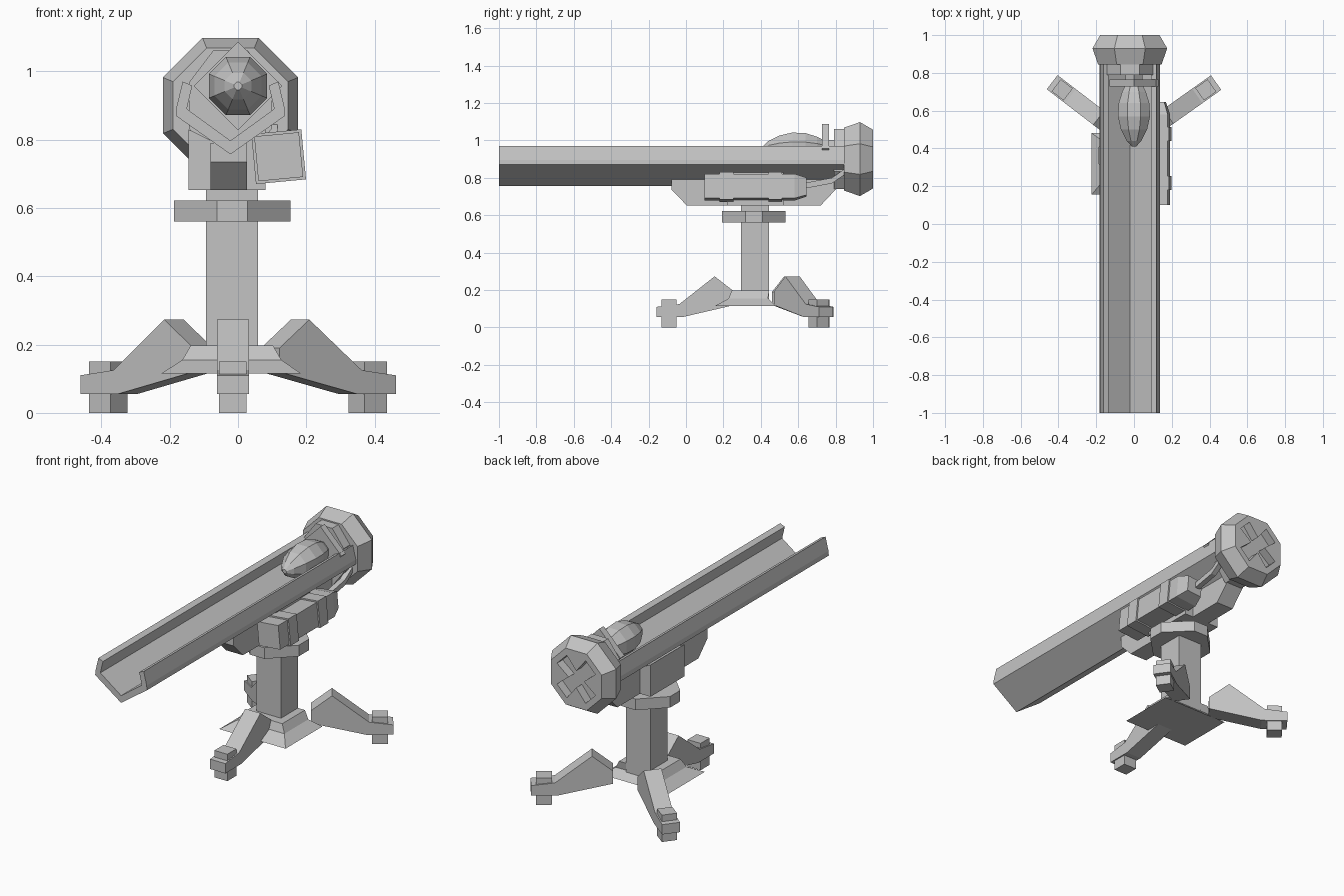
import bpy, bmesh
from math import cos, sin, pi, atan2
from mathutils import Vector, Matrix

cube = bpy.data.objects.get("Cube")
if cube:
    bpy.data.objects.remove(cube)

grey = bpy.data.materials.new("light grey")
grey.use_nodes = True
grey.diffuse_color = (0.55, 0.55, 0.55, 1)
grey.node_tree.nodes["Principled BSDF"].inputs["Base Color"].default_value = (0.55, 0.55, 0.55, 1)

CX, CY = -0.017, 0.37      # pillar axis
RX = -0.022                # rail centre line


def loft(name, rings, matrix=Matrix()):
    """Skin a row of equal rings and cap both ends."""
    bm = bmesh.new()
    loops = [[bm.verts.new(matrix @ Vector(p)) for p in ring] for ring in rings]
    n = len(loops[0])
    for a, b in zip(loops, loops[1:]):
        for i in range(n):
            j = (i + 1) % n
            bm.faces.new((a[i], a[j], b[j], b[i]))
    bm.faces.new(loops[0])
    bm.faces.new(loops[-1])
    bmesh.ops.recalc_face_normals(bm, faces=bm.faces)
    mesh = bpy.data.meshes.new(name)
    bm.to_mesh(mesh)
    bm.free()
    mesh.materials.append(grey)
    obj = bpy.data.objects.new(name, mesh)
    bpy.context.collection.objects.link(obj)
    return obj


def along_y(name, pts, y0, y1):
    return loft(name, [[(x, y, z) for x, z in pts] for y in (y0, y1)])


def along_x(name, pts, x0, x1, matrix=Matrix()):
    return loft(name, [[(x, y, z) for y, z in pts] for x in (x0, x1)], matrix)


def rect(cx, cy, hx, hy, z):
    return [(cx + sx * hx, cy + sy * hy, z)
            for sx, sy in ((-1, -1), (1, -1), (1, 1), (-1, 1))]


def ngon_y(cx, cz, y, r, sides=8, turn=0.5, stretch=1):
    """Polygon facing along y."""
    angles = [(i + turn) * 2 * pi / sides for i in range(sides)]
    return [(cx + r * cos(a), y, cz + r * stretch * sin(a)) for a in angles]


# Base plate, pillar and collar
loft("base_plate", [rect(-0.02, 0.318, 0.205, 0.163, 0.115),
                    rect(-0.018, 0.333, 0.145, 0.105, 0.155),
                    rect(-0.018, 0.345, 0.12, 0.1, 0.198)])
loft("pillar", [rect(CX, CY, 0.076, 0.075, z) for z in (0.12, 0.66)])
collar = []
for k in range(4):
    for side in (-0.045, 0.045):
        p = Matrix.Rotation(k * pi / 2, 3, 'Z') @ Vector((0.17, side, 0))
        collar.append((p.x + CX, p.y + 0.363))
loft("collar", [[(x, y, z) for x, y in collar] for z in (0.56, 0.622)])

# Three legs, each placed at its foot and pointing at the pillar
leg_profile = [(-0.067, 0.055), (-0.067, 0.11), (0.055, 0.125),
               (0.243, 0.273), (0.35, 0.19), (0.35, 0.12), (0.07, 0.055)]
for label, fx, fy, ty in (("front", -0.015, -0.09, CY),
                          ("left", 0.38, 0.71, 0.43), ("right", -0.38, 0.71, 0.43)):
    turn = atan2(ty - fy, -0.015 - fx) - pi / 2
    place = Matrix.Translation((fx, fy, 0)) @ Matrix.Rotation(turn, 4, 'Z')
    along_x(label + "_leg", leg_profile, -0.047, 0.047, place)
    loft(label + "_foot", [rect(0, 0, 0.04, 0.04, z) for z in (0, 0.15)], place)

# Cradle: slim keel and wide saddle fitted under the rail
along_x("keel", [(-0.077, 0.79), (-0.077, 0.735), (0.005, 0.652),
                 (0.72, 0.652), (0.85, 0.79)], -0.08, 0.027)
along_y("saddle", [(-0.145, 0.652), (0.08, 0.652), (0.08, 0.83),
                   (RX, 0.77), (-0.145, 0.83)], 0.22, 0.52)

# Open V-shaped rail
half = [(0.16, 0.87), (0.158, 0.895), (0.14, 0.97), (0.112, 0.958), (0.128, 0.89)]
rail = [(RX, 0.757)] + [(RX + x, z) for x, z in half] + [(RX, 0.797)]
rail += [(RX - x, z) for x, z in reversed(half)]
along_y("rail", rail, -1.0, 0.87)


# Side canister with straps, tilted about its own axis
def tilted(y, r):
    return ngon_y(0.119, 0.75, y, r, 4, 0.56)


loft("canister", [tilted(0.1, 0.093), tilted(0.58, 0.093), tilted(0.645, 0.065)])
for label, y in (("front", 0.18), ("rear", 0.44)):
    loft(label + "_strap", [tilted(y, 0.104), tilted(y + 0.073, 0.104)])
pipe = [(0.62, 0.755), (0.78, 0.785), (0.86, 0.84)]
loft("canister_pipe", [[(0.1 + dx, y, z + dz) for dx, dz in
                        ((-0.015, -0.015), (0.015, -0.015), (0.015, 0.015), (-0.015, 0.015))]
                       for y, z in pipe])

# Pointed shell lying in the rail, with its pusher plate
shell = [(0.41, 0.012), (0.44, 0.042), (0.5, 0.075), (0.57, 0.092),
         (0.64, 0.088), (0.7, 0.068), (0.75, 0.04)]
loft("shell", [ngon_y(0, 0.957, y, r) for y, r in shell])
loft("pusher_plate", [ngon_y(0, 0.957, y, 0.13, 4, 0) for y in (0.727, 0.765)])
loft("pusher_rod", [ngon_y(0, 0.957, y, 0.045, 4, 0) for y in (0.76, 0.86)])

# Breech neck and flared octagonal breech
loft("breech_neck", [ngon_y(RX, 0.9, y, 0.132, 8, 0.5, 1.32) for y in (0.79, 0.86)])
breech = loft("breech", [ngon_y(RX, 0.9, y, r) for y, r in
                         ((0.845, 0.182), (0.93, 0.214), (1.0, 0.17))])

# Cross-shaped recess in the back of the breech
w, arm = 0.033, 0.125
cross = []
for k in range(4):
    for u, v in ((w, -w), (arm, -w * 1.3), (arm, w * 1.3)):
        a = k * pi / 2 + pi / 4
        cross.append((RX + u * cos(a) - v * sin(a), 0.9 + u * sin(a) + v * cos(a)))
cutter = along_y("recess_cutter", cross, 0.95, 1.05)
cutter.hide_render = True
mod = breech.modifiers.new("recess", 'BOOLEAN')
mod.operation = 'DIFFERENCE'
mod.solver = 'EXACT'
mod.object = cutter
bpy.context.view_layer.objects.active = breech
bpy.ops.object.modifier_apply(modifier=mod.name)
bpy.data.objects.remove(cutter)
